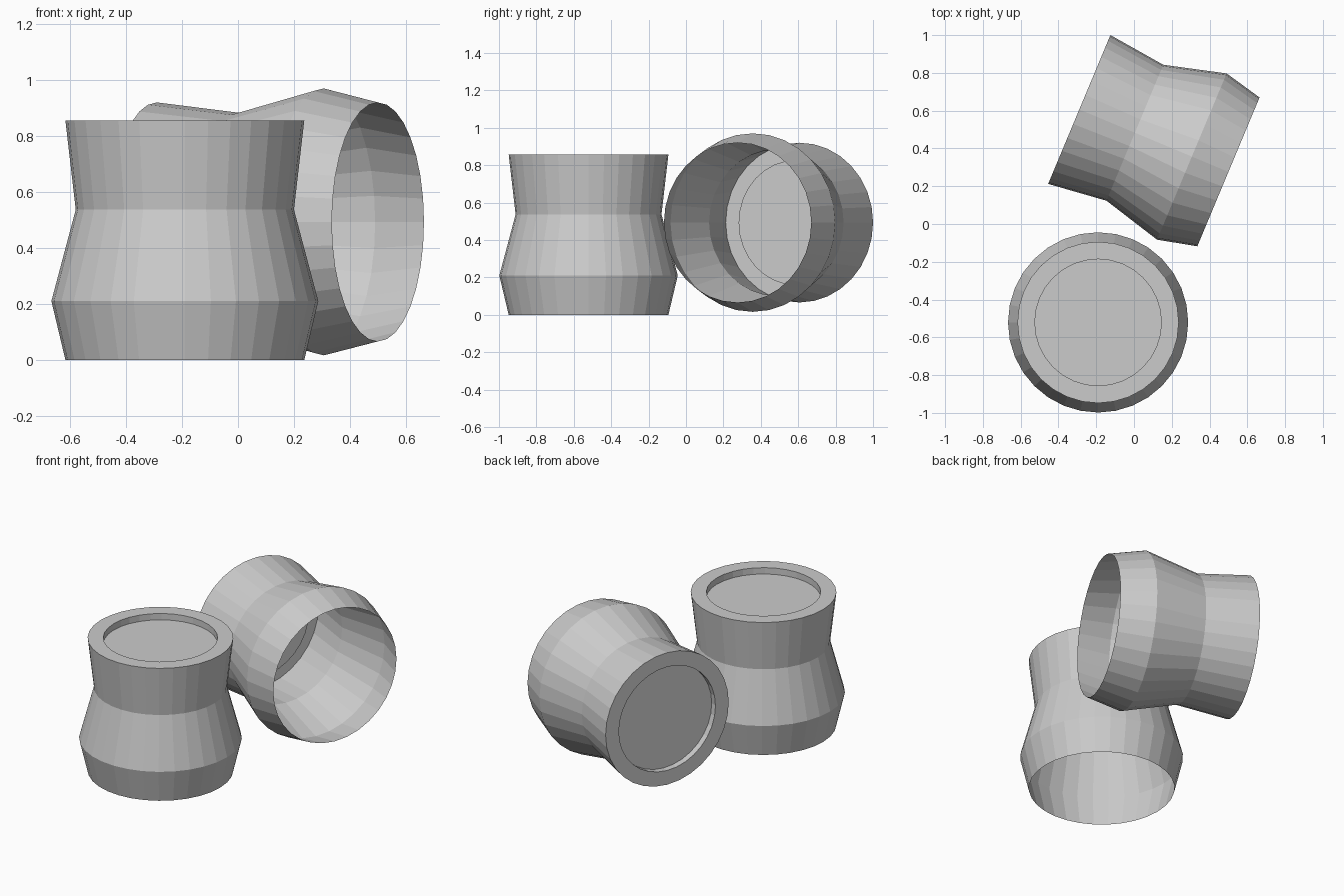
import bpy, bmesh, math
from mathutils import Vector, Matrix

if "Cube" in bpy.data.objects:
    bpy.data.objects.remove(bpy.data.objects["Cube"])

SIDES = 32
# Cup silhouette (radius, height): open mouth, belly, waist, base rim, recessed base
PROFILE = [(0.427, 0.0), (0.477, 0.21), (0.39, 0.537), (0.427, 0.856),
           (0.335, 0.856), (0.335, 0.815)]


def make_cup(name, matrix):
    bm = bmesh.new()
    rings = []
    for r, z in PROFILE:
        rings.append([bm.verts.new((r * math.cos(2 * math.pi * i / SIDES),
                                    r * math.sin(2 * math.pi * i / SIDES), z))
                      for i in range(SIDES)])
    for a, b in zip(rings, rings[1:]):
        for i in range(SIDES):
            j = (i + 1) % SIDES
            bm.faces.new((a[i], a[j], b[j], b[i]))
    bm.faces.new(rings[-1])  # recessed base disc
    mesh = bpy.data.meshes.new(name)
    bm.to_mesh(mesh)
    bm.free()
    obj = bpy.data.objects.new(name, mesh)
    obj.matrix_world = matrix
    bpy.context.collection.objects.link(obj)
    return obj


# Cup standing mouth down
make_cup("upside_down_cup", Matrix.Translation((-0.19, -0.521, 0)))

# Cup lying on its side, mouth facing front right
axis = Vector((-0.923, 0.386, 0))
turn = axis.to_track_quat('Z', 'Y').to_matrix().to_4x4()
make_cup("lying_cup", Matrix.Translation((0.5, 0.276, 0.493)) @ turn)
